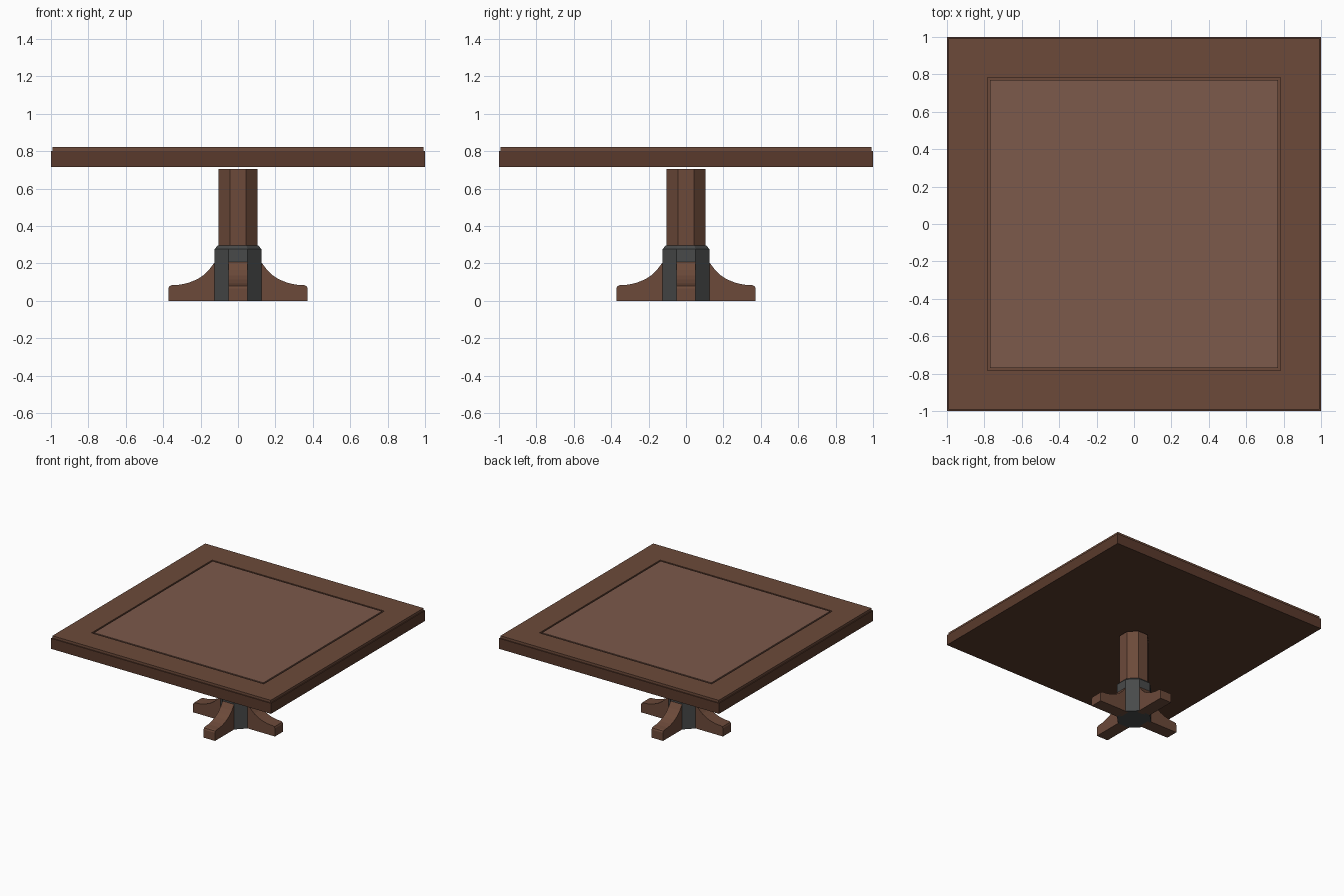
import bpy, bmesh, math
from mathutils import Matrix

if "Cube" in bpy.data.objects:
    bpy.data.objects.remove(bpy.data.objects["Cube"])


def material(name, rgb):
    m = bpy.data.materials.new(name)
    m.diffuse_color = (*rgb, 1)
    m.use_nodes = True
    m.node_tree.nodes["Principled BSDF"].inputs["Base Color"].default_value = m.diffuse_color
    return m


WOOD = material("wood", (0.15, 0.068, 0.042))
DARK = material("dark_wood", (0.10, 0.042, 0.025))
LIGHT = material("panel_wood", (0.20, 0.10, 0.07))
IRON = material("iron", (0.065, 0.068, 0.068))


def finish(name, bm, mat):
    bmesh.ops.recalc_face_normals(bm, faces=bm.faces[:])
    me = bpy.data.meshes.new(name)
    bm.to_mesh(me)
    bm.free()
    me.materials.append(mat)
    ob = bpy.data.objects.new(name, me)
    bpy.context.collection.objects.link(ob)
    return ob


def stack(name, sides, rings, mat):
    """Prism through (apothem, z) rings, flat side facing front, capped at both ends."""
    bm = bmesh.new()
    loops = []
    for r, z in rings:
        c = r / math.cos(math.pi / sides)
        loops.append([bm.verts.new((c * math.cos((i + 0.5) * math.tau / sides),
                                    c * math.sin((i + 0.5) * math.tau / sides), z))
                      for i in range(sides)])
    for a, b in zip(loops, loops[1:]):
        for i in range(sides):
            j = (i + 1) % sides
            bm.faces.new((a[i], a[j], b[j], b[i]))
    bm.faces.new(loops[0])
    bm.faces.new(loops[-1])
    return finish(name, bm, mat)


# Table top: dark slab, framed board with a sunk groove, lighter centre panel
stack("top_slab", 4, [(1.0, 0.716), (1.0, 0.802)], DARK)
stack("top_frame", 4, [(0.992, 0.802), (0.992, 0.822), (0.783, 0.822), (0.783, 0.810)], WOOD)
stack("top_panel", 4, [(0.77, 0.809), (0.77, 0.822)], LIGHT)

# Octagonal column and its iron collar
stack("column", 8, [(0.104, 0.26), (0.104, 0.705)], WOOD)
stack("collar", 8, [(0.125, 0.0), (0.125, 0.277), (0.108, 0.295)], IRON)

# Four curved feet
PROFILE = [(0.10, 0), (0.372, 0), (0.372, 0.066), (0.367, 0.078), (0.355, 0.083),
           (0.31, 0.086), (0.265, 0.096), (0.22, 0.114), (0.185, 0.136),
           (0.155, 0.165), (0.125, 0.206), (0.10, 0.206)]
for k, side in enumerate(("right", "back", "left", "front")):
    bm = bmesh.new()
    face = bm.faces.new([bm.verts.new((x, -0.052, z)) for x, z in PROFILE])
    ext = bmesh.ops.extrude_face_region(bm, geom=[face])
    bmesh.ops.translate(bm, vec=(0, 0.104, 0),
                        verts=[v for v in ext["geom"] if isinstance(v, bmesh.types.BMVert)])
    bmesh.ops.rotate(bm, verts=bm.verts[:], matrix=Matrix.Rotation(k * math.pi / 2, 3, 'Z'))
    finish(side + "_foot", bm, WOOD)
